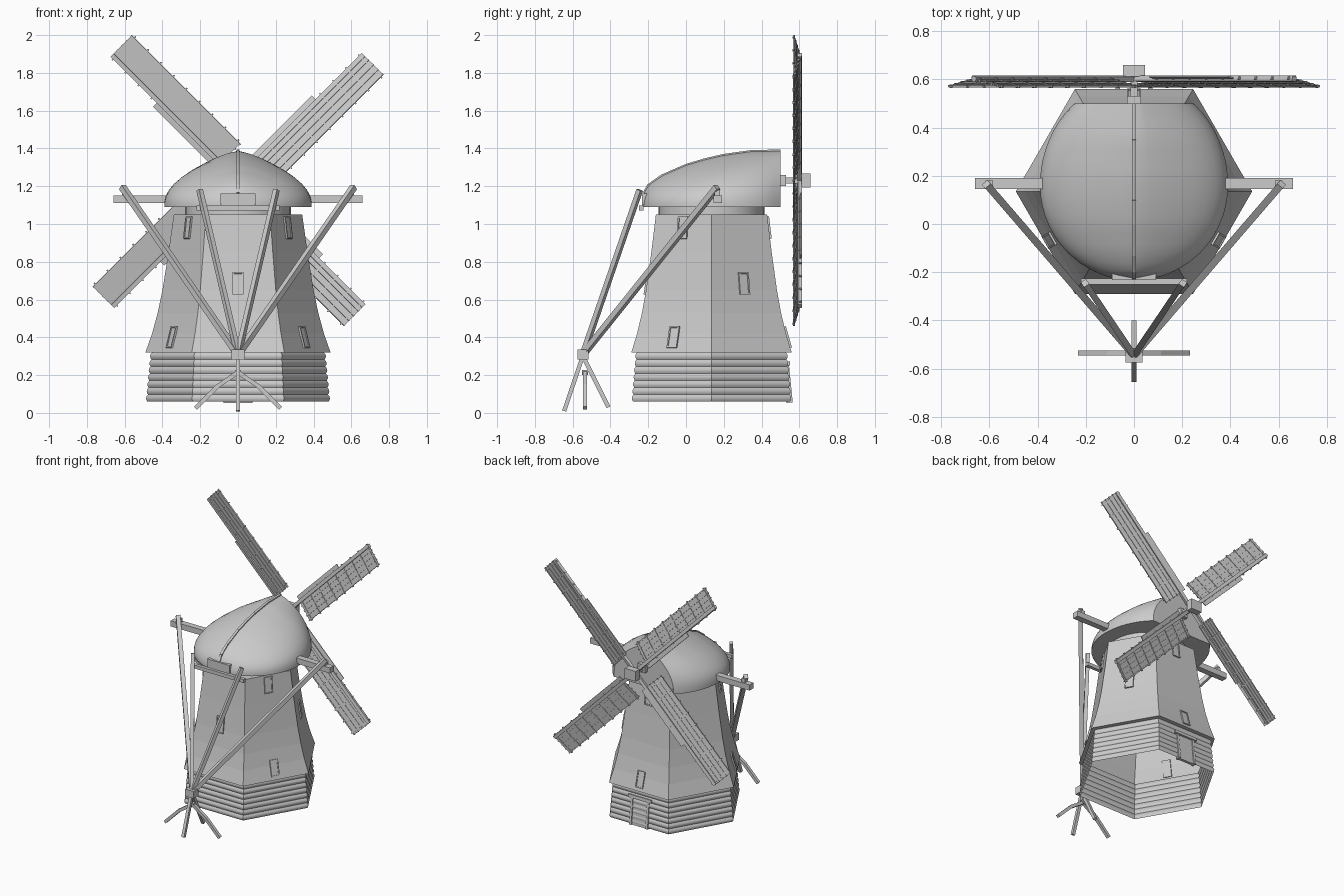
import bpy, bmesh
from math import pi, sin, cos, radians, sqrt
from mathutils import Vector, Matrix

cube = bpy.data.objects.get("Cube")
if cube:
    bpy.data.objects.remove(cube, do_unlink=True)

GREY = (0.6, 0.6, 0.6, 1)
mat = bpy.data.materials.new("plain grey")
mat.use_nodes = True
mat.diffuse_color = GREY
mat.node_tree.nodes["Principled BSDF"].inputs["Base Color"].default_value = GREY

CY = 0.135      # tower axis in y
HUB_Z = 1.23


def finish(name, bm, smooth=False, fix_normals=True):
    if fix_normals:
        bmesh.ops.recalc_face_normals(bm, faces=bm.faces)
    mesh = bpy.data.meshes.new(name)
    bm.to_mesh(mesh)
    bm.free()
    mesh.materials.append(mat)
    ob = bpy.data.objects.new(name, mesh)
    bpy.context.collection.objects.link(ob)
    if smooth:
        bpy.ops.object.select_all(action='DESELECT')
        ob.select_set(True)
        bpy.context.view_layer.objects.active = ob
        bpy.ops.object.shade_smooth_by_angle(angle=radians(35))
    return ob


def add_box(bm, lo, hi, frame=Matrix()):
    lo, hi = Vector(lo), Vector(hi)
    size = hi - lo
    m = frame @ Matrix.Translation((lo + hi) / 2) @ Matrix.Diagonal((*size, 1))
    bmesh.ops.create_cube(bm, size=1, matrix=m)


def add_pole(bm, a, b, width, depth=None):
    a, b = Vector(a), Vector(b)
    d = b - a
    rot = d.to_track_quat('Z', 'Y').to_matrix().to_4x4()
    m = Matrix.Translation((a + b) / 2) @ rot @ Matrix.Diagonal((width, depth or width, d.length, 1))
    bmesh.ops.create_cube(bm, size=1, matrix=m)


def box(name, lo, hi):
    bm = bmesh.new()
    add_box(bm, lo, hi)
    finish(name, bm)


def pole(name, a, b, width):
    bm = bmesh.new()
    add_pole(bm, a, b, width)
    finish(name, bm)


def frame_of(x, y, z, origin):
    return Matrix.Translation(origin) @ Matrix((x, y, z)).transposed().to_4x4()


def interp(points, t):
    for (t0, v0), (t1, v1) in zip(points, points[1:]):
        if t <= t1:
            return v0 + (v1 - v0) * (t - t0) / (t1 - t0)
    return points[-1][1]


def lathe(name, profile, sides, smooth=False):
    # open shell around the tower axis from (z, radius) pairs
    bm = bmesh.new()
    rings = [[bm.verts.new((r * cos(2 * pi * k / sides), CY + r * sin(2 * pi * k / sides), z))
              for k in range(sides)] for z, r in profile]
    for a, b in zip(rings, rings[1:]):
        for k in range(sides):
            n = (k + 1) % sides
            bm.faces.new((a[k], a[n], b[n], b[k]))
    return bm, rings


# Hexagonal base with bulging boards
BOARDS, STEPS = 7, 4
base_profile = []
for i in range(BOARDS * STEPS + 1):
    t = i / (BOARDS * STEPS)
    bulge = 0.009 * abs(sin(pi * i / STEPS))
    base_profile.append((0.06 + 0.26 * t, 0.48 - 0.025 * t + bulge))
bm, _ = lathe("base", base_profile, 6)
finish("boarded_base", bm, smooth=True, fix_normals=False)

# Flared hexagonal tower with an overhanging lower rim
tower = [(0.32, 0.49), (0.42, 0.455), (0.53, 0.425), (0.65, 0.4), (0.85, 0.368), (1.05, 0.34)]
bm, rings = lathe("tower", [(0.32, 0.455)] + tower, 6)
bm.faces.new(rings[-1])
finish("tower", bm, fix_normals=False)

# Turning ring under the cap
bm, rings = lathe("ring", [(1.05, 0.28), (1.095, 0.28)], 32)
finish("turning_ring", bm, smooth=True, fix_normals=False)

# Windows: alternate faces carry one middle window, or a low and a high one
for k in range(6):
    ang = radians(30 + 60 * k)
    out = Vector((cos(ang), sin(ang), 0))
    side = Vector((-sin(ang), cos(ang), 0))
    for z in ((0.68,) if k % 2 == 0 else (0.4, 0.98)):
        if k in (0, 2, 4):
            z = 0.685
        pts = [Vector((0, CY, h)) + out * interp(tower, h) * cos(pi / 6) for h in (z - 0.058, z + 0.058)]
        up = (pts[1] - pts[0]).normalized()
        f = frame_of(side, up, side.cross(up), (pts[0] + pts[1]) / 2)
        bm = bmesh.new()
        add_box(bm, (-0.022, -0.052, -0.01), (0.022, 0.052, 0.004), f)
        for s in (-1, 1):
            add_box(bm, (s * 0.026 - 0.004, -0.058, -0.01), (s * 0.026 + 0.004, 0.058, 0.009), f)
            add_box(bm, (-0.03, s * 0.055 - 0.004, -0.01), (0.03, s * 0.055 + 0.004, 0.009), f)
        finish("window", bm)

# Door in the back of the base, leaning with the wall
lean = Vector((0, -0.022, 0.22)).normalized()
f = frame_of(Vector((-1, 0, 0)), lean, Vector((-1, 0, 0)).cross(lean), (0, 0.553, 0.055))
bm = bmesh.new()
add_box(bm, (-0.06, 0, -0.015), (0.06, 0.2, 0.004), f)
for s in (-1, 1):
    add_box(bm, (s * 0.067 - 0.009, 0, -0.02), (s * 0.067 + 0.009, 0.2, 0.012), f)
add_box(bm, (-0.095, 0.195, -0.02), (0.095, 0.218, 0.018), f)
finish("door", bm)

# Domed cap, lofted along y, cut flat at the back
height = [(-0.23, 0.02), (-0.222, 0.075), (-0.2, 0.115), (-0.13, 0.165), (0, 0.222),
          (0.1, 0.252), (0.2, 0.275), (0.35, 0.296), (0.5, 0.298)]
half = [(1, 0), (1, 0.1), (0.98, 0.22), (0.94, 0.33), (0.87, 0.45), (0.77, 0.57),
        (0.64, 0.69), (0.48, 0.8), (0.32, 0.89), (0.16, 0.96)]
section = half + [(0, 1)] + [(-x, z) for x, z in reversed(half)]


def cap_width(y):
    reach = 0.394 if y < 0.16 else 0.44
    return 0.39 * sqrt(max(0.004, 1 - ((y - 0.16) / reach) ** 2))


stations = [-0.23, -0.222, -0.21, -0.19, -0.16] + [-0.12 + 0.62 * i / 16 for i in range(17)]
bm = bmesh.new()
rows = [[bm.verts.new((x * cap_width(y), y, 1.09 + z * interp(height, y))) for x, z in section]
        for y in stations]
for a, b in zip(rows, rows[1:]):
    for i in range(len(section) - 1):
        bm.faces.new((a[i], a[i + 1], b[i + 1], b[i]))
    bm.faces.new((a[-1], a[0], b[0], b[-1]))
bm.faces.new(rows[0])
bm.faces.new(rows[-1])
finish("cap", bm, smooth=True)

# Ridge strip over the cap
bm = bmesh.new()
ridge = [(0, y, 1.09 + h) for y, h in height[1:]]
for a, b in zip(ridge, ridge[1:]):
    add_pole(bm, a, b, 0.018, 0.012)
finish("cap_ridge", bm)

# Cap beams and front hatch
box("cross_beam", (-0.66, 0.145, 1.11), (0.66, 0.19, 1.152))
box("front_beam", (-0.22, -0.25, 1.072), (0.22, -0.225, 1.098))
box("front_hatch", (-0.092, -0.232, 1.1), (0.092, -0.15, 1.162))

# Tail poles meeting at a block
APEX = (0, -0.545, 0.31)
for s, label in ((1, "left"), (-1, "right")):
    pole(label + "_long_pole", (s * 0.612, 0.165, 1.195), APEX, 0.03)
    pole(label + "_short_pole", (s * 0.203, -0.245, 1.18), APEX, 0.026)
    box(label + "_pole_post", (s * 0.6 - 0.015, 0.15, 1.15), (s * 0.6 + 0.015, 0.18, 1.18))
    pole(label + "_foot", (0, -0.535, 0.215), (s * 0.11, -0.535, 0.14), 0.022)
    pole(label + "_foot_end", (s * 0.105, -0.535, 0.145), (s * 0.225, -0.535, 0.025), 0.022)
box("tail_block", (-0.035, -0.575, 0.282), (0.035, -0.515, 0.335))
pole("front_foot", (0, -0.55, 0.29), (0, -0.645, 0.01), 0.022)
pole("back_foot", (0, -0.54, 0.29), (0, -0.41, 0.03), 0.022)
box("foot_joint", (-0.015, -0.55, 0.2), (0.015, -0.52, 0.228))

# Axle and hub
pole("axle", (0, 0.45, HUB_Z), (0, 0.63, HUB_Z), 0.03)
box("axle_collar", (-0.03, 0.5, HUB_Z - 0.03), (0.03, 0.53, HUB_Z + 0.03))
box("hub", (-0.045, 0.612, HUB_Z - 0.038), (0.045, 0.66, HUB_Z + 0.038))

# Four tilted sails: spar, lengthwise boards, cross bars and an inner side board
TILT = radians(12)
for k in range(4):
    a = radians(45 + 90 * k)
    along = Vector((cos(a), 0, sin(a)))
    across = Vector((sin(a), 0, -cos(a))) * cos(TILT) + Vector((0, -sin(TILT), 0))
    f = frame_of(along, across, along.cross(across), (0, 0.602, HUB_Z))
    bm = bmesh.new()
    add_box(bm, (0, -0.012, -0.011), (0.94, 0.012, 0.011), f)
    add_box(bm, (0.13, -0.012, -0.002), (0.94, 0.15, 0.002), f)
    for i in range(1, 5):
        p = 0.0365 * i
        add_box(bm, (0.125, p - 0.004, -0.005), (0.943, p + 0.004, 0.005), f)
    for i in range(9):
        p = 0.15 + 0.0965 * i
        add_box(bm, (p - 0.004, -0.02, -0.006), (p + 0.004, 0.158, 0.006), f)
    add_box(bm, (0.13, -0.043, -0.003), (0.595, -0.01, 0.003), f)
    finish("sail", bm)
